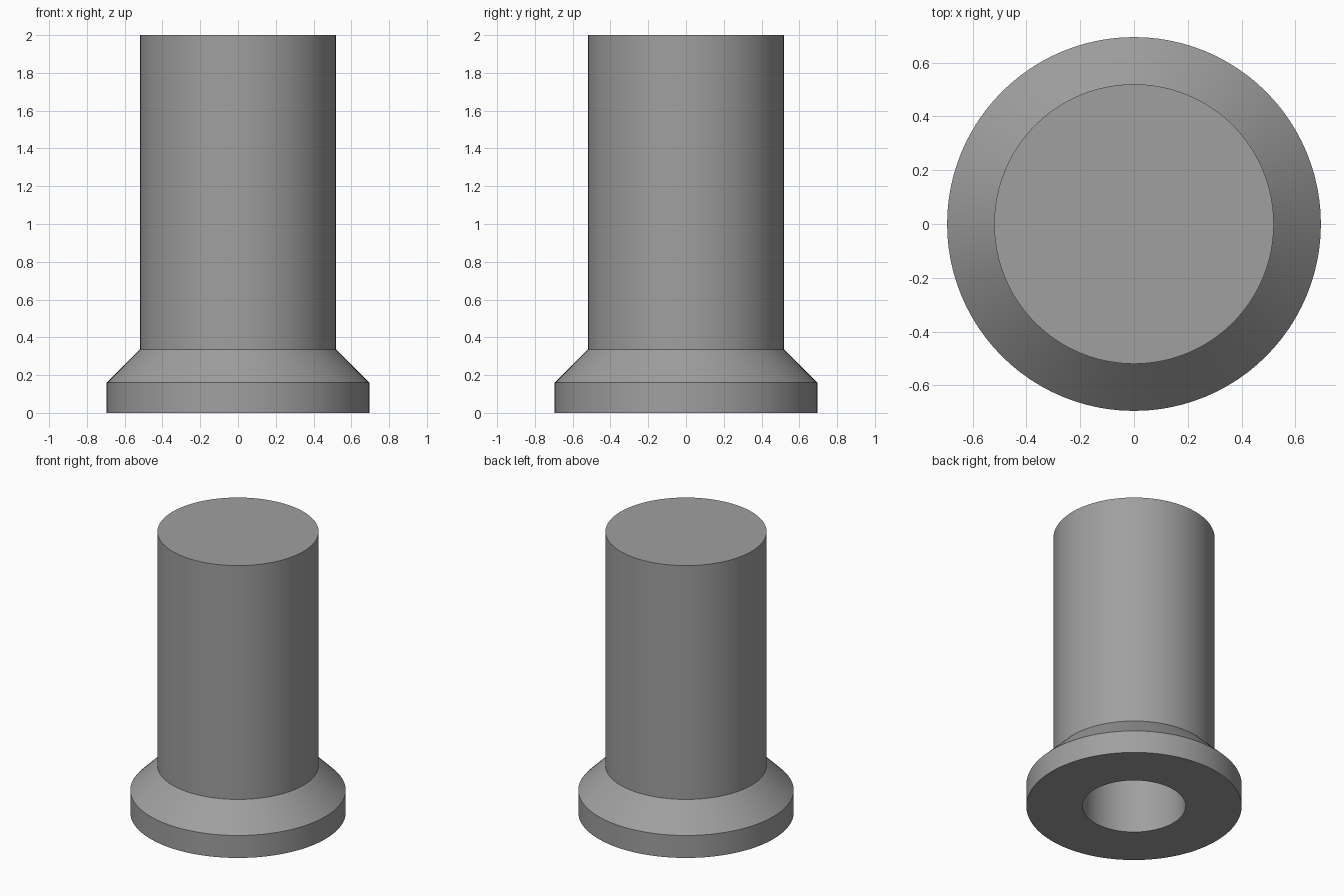
import bpy, bmesh, math

if "Cube" in bpy.data.objects:
    bpy.data.objects.remove(bpy.data.objects["Cube"])

SIDES = 96

# Single grey material
grey = bpy.data.materials.new("mid_grey")
grey.diffuse_color = (0.35, 0.35, 0.35, 1.0)
grey.use_nodes = True
grey.node_tree.nodes["Principled BSDF"].inputs["Base Color"].default_value = grey.diffuse_color

# Half profile (radius, height): bore roof, bore wall, flange, chamfer, shaft, top
profile = [(0.0, 1.7), (0.333, 1.7), (0.333, 0.0), (0.695, 0.0),
           (0.695, 0.16), (0.52, 0.335), (0.52, 2.0), (0.0, 2.0)]

# Flanged sleeve with a blind bore, turned around the z axis
bm = bmesh.new()
verts = [bm.verts.new((r, 0, z)) for r, z in profile]
edges = [bm.edges.new(pair) for pair in zip(verts, verts[1:])]
bmesh.ops.spin(bm, geom=verts + edges, cent=(0, 0, 0), axis=(0, 0, 1),
               angle=2 * math.pi, steps=SIDES, use_merge=True)
bmesh.ops.remove_doubles(bm, verts=bm.verts, dist=1e-5)
bmesh.ops.dissolve_limit(bm, angle_limit=0.001, verts=bm.verts, edges=bm.edges)
bmesh.ops.recalc_face_normals(bm, faces=bm.faces)

mesh = bpy.data.meshes.new("flanged_sleeve")
bm.to_mesh(mesh)
bm.free()
mesh.materials.append(grey)
sleeve = bpy.data.objects.new("flanged_sleeve", mesh)
bpy.context.collection.objects.link(sleeve)

# Smooth round walls, crisp rims
bpy.context.view_layer.objects.active = sleeve
sleeve.select_set(True)
bpy.ops.object.shade_smooth_by_angle(angle=math.radians(30))
